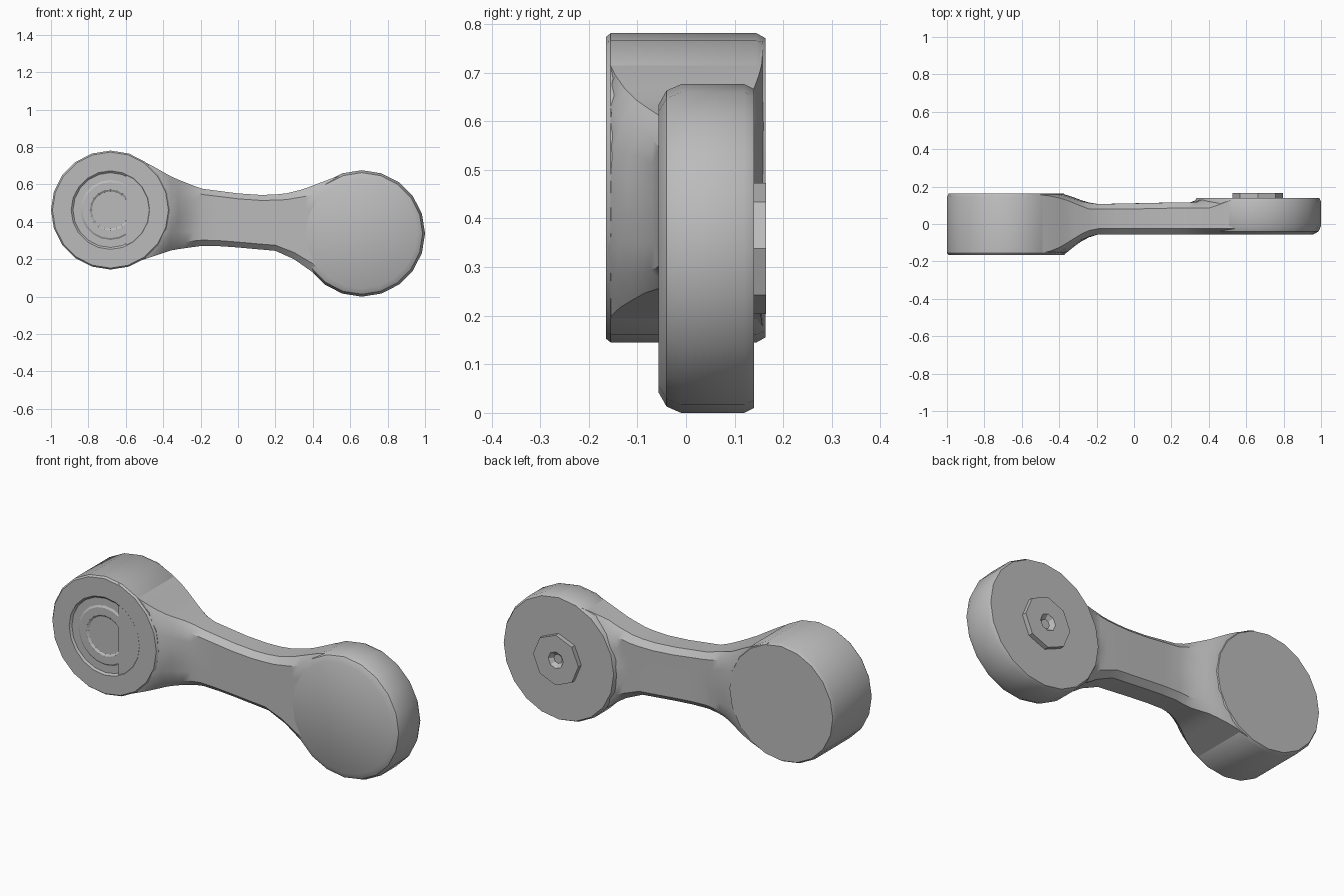
import bpy
import bmesh
import math

cube = bpy.data.objects.get("Cube")
if cube:
    bpy.data.objects.remove(cube, do_unlink=True)

grey = bpy.data.materials.new("metal grey")
grey.use_nodes = True
COLOR = (0.5, 0.5, 0.5, 1)
grey.diffuse_color = COLOR
grey.node_tree.nodes["Principled BSDF"].inputs["Base Color"].default_value = COLOR

BIG = (-0.682, 0.463)
SMALL = (0.662, 0.338)


def finish(name, bm, angle=30):
    bmesh.ops.recalc_face_normals(bm, faces=bm.faces)
    mesh = bpy.data.meshes.new(name)
    bm.to_mesh(mesh)
    bm.free()
    mesh.materials.append(grey)
    obj = bpy.data.objects.new(name, mesh)
    bpy.context.collection.objects.link(obj)
    bpy.ops.object.select_all(action="DESELECT")
    obj.select_set(True)
    bpy.context.view_layer.objects.active = obj
    bpy.ops.object.shade_smooth_by_angle(angle=math.radians(angle))
    return obj


def lathe(name, center, profile, sides, angle=30):
    """Turn (radius, y) points about a front-to-back axis, capping both ends."""
    bm = bmesh.new()
    rings = []
    for r, y in profile:
        turn = [2 * math.pi * i / sides for i in range(sides)]
        rings.append([bm.verts.new((center[0] + r * math.cos(a), y,
                                    center[1] + r * math.sin(a))) for a in turn])
    for a, b in zip(rings, rings[1:]):
        for i in range(sides):
            j = (i + 1) % sides
            bm.faces.new((a[i], a[j], b[j], b[i]))
    bm.faces.new(rings[0])
    bm.faces.new(rings[-1])
    return finish(name, bm, angle)


def lerp(points, x):
    """Piecewise linear curve through (x, value) points."""
    if x <= points[0][0]:
        return points[0][1]
    for (x0, v0), (x1, v1) in zip(points, points[1:]):
        if x <= x1:
            return v0 + (v1 - v0) * (x - x0) / (x1 - x0)
    return points[-1][1]


# Large thick head with shallow concentric steps on its front
lathe("large_head", BIG, [
    (0.06, -0.155), (0.10, -0.155), (0.11, -0.162), (0.15, -0.162),
    (0.16, -0.156), (0.20, -0.156), (0.21, -0.165), (0.31, -0.165),
    (0.318, -0.155), (0.318, 0.145), (0.308, 0.163)], 20)

# Thin head with a chamfered front rim
lathe("small_head", SMALL, [
    (0.295, -0.057), (0.325, -0.04), (0.338, -0.01), (0.338, 0.12),
    (0.328, 0.14)], 20)

# Eight-sided boss with a small centre hole
lathe("back_boss", SMALL, [
    (0.135, 0.13), (0.135, 0.165), (0.045, 0.165), (0.025, 0.145)], 8)

# Waisted arm that fairs into both heads
top = [(-0.6, 0.765), (-0.55, 0.745), (-0.45, 0.695), (-0.35, 0.638),
       (-0.2, 0.578), (0, 0.552), (0.15, 0.542), (0.25, 0.55), (0.35, 0.575),
       (0.5, 0.632), (0.6, 0.66)]
bottom = [(-0.6, 0.165), (-0.5, 0.2), (-0.35, 0.25), (-0.17, 0.275),
          (0, 0.263), (0.2, 0.245), (0.3, 0.2), (0.5, 0.06), (0.6, 0.02)]
front = [(0.31, -0.163), (0.34, -0.14), (0.38, -0.105), (0.43, -0.075), (0.49, -0.055)]
back = [(0.3, 0.162), (0.34, 0.15), (0.42, 0.12), (0.48, 0.106), (0.9, 0.115)]
rim = [(0.31, 0), (0.46, 0.03)]
rows = [0, 0.1, 0.25, 0.4, 0.5, 0.6, 0.75, 0.9, 1]
stations = [-0.6, -0.5, -0.45, -0.4, -0.36, -0.32, -0.28, -0.24, -0.19, -0.1, 0,
            0.12, 0.2, 0.26, 0.3, 0.33, 0.36, 0.4, 0.45, 0.5, 0.55]

bm = bmesh.new()
loops = []
for x in stations:
    low, high = lerp(bottom, x), lerp(top, x)
    front_side, back_side = [], []
    for t in rows:
        z = low + (high - low) * t
        r = math.hypot(x - BIG[0], z - BIG[1])
        s = math.hypot(x - SMALL[0], z - SMALL[1])
        edge = lerp(rim, r) if t in (0, 1) else 0
        y_back = max(lerp(back, r) - edge, lerp([(0.325, 0.139), (0.36, 0.08)], s))
        front_side.append(bm.verts.new((x, lerp(front, r) + edge, z)))
        back_side.append(bm.verts.new((x, y_back, z)))
    loops.append(front_side + back_side[::-1])
for a, b in zip(loops, loops[1:]):
    for i in range(len(a)):
        j = (i + 1) % len(a)
        bm.faces.new((a[i], a[j], b[j], b[i]))
bm.faces.new(loops[0])
bm.faces.new(loops[-1])
finish("arm", bm, 35)
